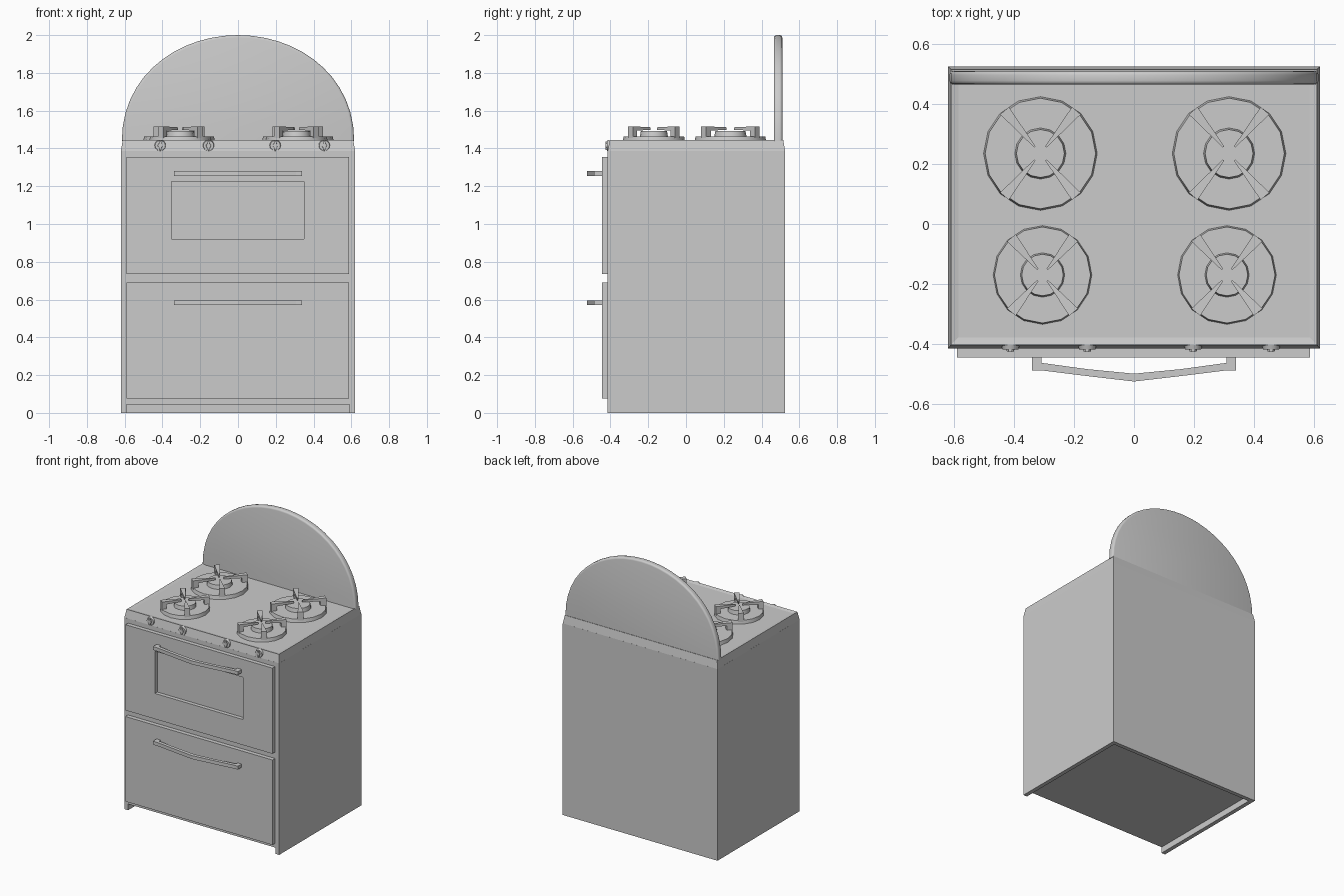
import bpy, bmesh, math
from mathutils import Matrix, Vector
from mathutils.geometry import interpolate_bezier

if "Cube" in bpy.data.objects:
    bpy.data.objects.remove(bpy.data.objects["Cube"])


def finish(name, bm, smooth=False):
    bmesh.ops.recalc_face_normals(bm, faces=bm.faces)
    me = bpy.data.meshes.new(name)
    bm.to_mesh(me)
    bm.free()
    ob = bpy.data.objects.new(name, me)
    bpy.context.collection.objects.link(ob)
    if smooth:
        bpy.ops.object.select_all(action='DESELECT')
        ob.select_set(True)
        bpy.context.view_layer.objects.active = ob
        bpy.ops.object.shade_smooth_by_angle(angle=math.radians(35))
    return ob


def add_box(bm, x, y, z):
    size = [b - a for a, b in (x, y, z)]
    mid = [(a + b) / 2 for a, b in (x, y, z)]
    m = Matrix.Translation(mid) @ Matrix.Diagonal((*size, 1))
    return bmesh.ops.create_cube(bm, size=1, matrix=m)['verts']


def box(name, x, y, z):
    bm = bmesh.new()
    add_box(bm, x, y, z)
    return finish(name, bm)


def add_cyl(bm, r1, r2, depth, matrix, n=16):
    bmesh.ops.create_cone(bm, cap_ends=True, segments=n, radius1=r1,
                          radius2=r2, depth=depth, matrix=matrix)


def add_prism(bm, pts, offset):
    # extrude a closed outline of 3D points along an offset
    f = bm.faces.new([bm.verts.new(p) for p in pts])
    ext = bmesh.ops.extrude_face_region(bm, geom=[f], use_keep_orig=True)
    vs = [g for g in ext['geom'] if isinstance(g, bmesh.types.BMVert)]
    bmesh.ops.translate(bm, verts=vs, vec=offset)
    return vs


# cabinet: side and back panels reach the floor, raised base between them
box("side_panel_left", (-.62, -.59), (-.415, .525), (0, 1.387))
box("side_panel_right", (.59, .62), (-.415, .525), (0, 1.387))
box("back_panel", (-.59, .59), (.495, .525), (0, 1.387))
box("oven_body", (-.59, .59), (-.415, .495), (.045, 1.387))

# cooktop: tapered slab with a slightly dished top
bm = bmesh.new()
vs = add_box(bm, (-.62, .62), (-.415, .525), (1.385, 1.445))
for v in vs:
    if v.co.z > 1.4:
        v.co.x *= .61 / .62
        v.co.y += .012 if v.co.y < 0 else -.01
bm.normal_update()
top = max(bm.faces, key=lambda f: f.calc_center_median().z)
bmesh.ops.inset_individual(bm, faces=[top], thickness=.035, depth=-.006)
finish("cooktop", bm)

# oven door with recessed window
bm = bmesh.new()
add_box(bm, (-.59, .587), (-.445, -.415), (.735, 1.355))
bm.normal_update()
front = min(bm.faces, key=lambda f: f.calc_center_median().y)
bmesh.ops.inset_individual(bm, faces=[front], thickness=.1)
for v in front.verts:
    v.co.x = -.353 if v.co.x < 0 else .35
    v.co.z = .92 if v.co.z < 1.05 else 1.225
bm.normal_update()
bmesh.ops.inset_individual(bm, faces=[front], thickness=.0005, depth=-.027)
finish("oven_door", bm)
box("drawer_front", (-.59, .587), (-.445, -.415), (.075, .69))

# bowed bar handles with end posts, one closed outline
half = [(.34, -.44), (.34, -.488), (.308, -.488), (.155, -.507), (0, -.525)]
inner = [(0, -.499), (.155, -.484), (.308, -.463), (.308, -.44)]
outline = half + [(-x, y) for x, y in half[-2::-1]]
outline += [(-x, y) for x, y in inner[::-1]] + inner[1:]
for name, z in (("oven_door_handle", 1.255), ("drawer_handle", .57)):
    bm = bmesh.new()
    add_prism(bm, [(x, y, z) for x, y in outline], (0, 0, .025))
    finish(name, bm)

# knobs: thin dial with a grip bar
for i, x in enumerate((-.412, -.156, .197, .457)):
    bm = bmesh.new()
    rot = Matrix.Rotation(math.pi / 2, 4, 'X')
    add_cyl(bm, .031, .027, .014, Matrix.Translation((x, -.411, 1.415)) @ rot)
    add_cyl(bm, .014, .012, .014, Matrix.Translation((x, -.418, 1.415)) @ rot)
    add_box(bm, (x - .006, x + .006), (-.427, -.412), (1.392, 1.438))
    finish(f"knob_{i + 1}", bm, True)

# burners: base disc, cap and four tapering grate arms
for name, x, y, r in (("rear_left", -.312, .235, .19), ("rear_right", .317, .235, .19),
                      ("front_left", -.305, -.17, .165), ("front_right", .31, -.17, .165)):
    T = Matrix.Translation
    bm = bmesh.new()
    add_cyl(bm, r, r * .97, .027, T((x, y, 1.4505)))
    add_cyl(bm, r * .45, r * .42, .03, T((x, y, 1.477)))
    finish(f"burner_{name}", bm, True)
    bm = bmesh.new()
    a, b = r * .98, r * .15
    profile = [(a, 1.455), (a, 1.517), (b, 1.512), (b, 1.498), (r * .78, 1.495), (r * .78, 1.455)]
    for sx in (50, 130, 230, 310):
        R = T((x, y, 0)) @ Matrix.Rotation(math.radians(sx), 4, 'Z')
        w = {p: (.003 + .016 * (p[0] - b) / (a - b)) for p in profile}
        sides = [[bm.verts.new(R @ Vector((p[0], s * w[p], p[1]))) for p in profile]
                 for s in (-1, 1)]
        bm.faces.new(sides[0])
        bm.faces.new(sides[1][::-1])
        for k in range(6):
            j = (k + 1) % 6
            bm.faces.new((sides[0][k], sides[0][j], sides[1][j], sides[1][k]))
    finish(f"grate_{name}", bm)

# arched splashback with rounded rim
arc = interpolate_bezier(Vector((.615, 1.44)), Vector((.615, 1.79)),
                         Vector((.315, 2.0)), Vector((0, 2.0)), 14)
pts = [(p[0], p[1]) for p in arc]
pts += [(-px, pz) for px, pz in pts[-2::-1]]
bm = bmesh.new()
add_prism(bm, [(px, .465, pz) for px, pz in pts], (0, .045, 0))
rim = [e for e in bm.edges if abs(e.verts[0].co.y - e.verts[1].co.y) < .001
       and max(v.co.z for v in e.verts) > 1.441]
bmesh.ops.bevel(bm, geom=rim, offset=.013, segments=3, profile=.5, affect='EDGES')
finish("splashback", bm, True)
